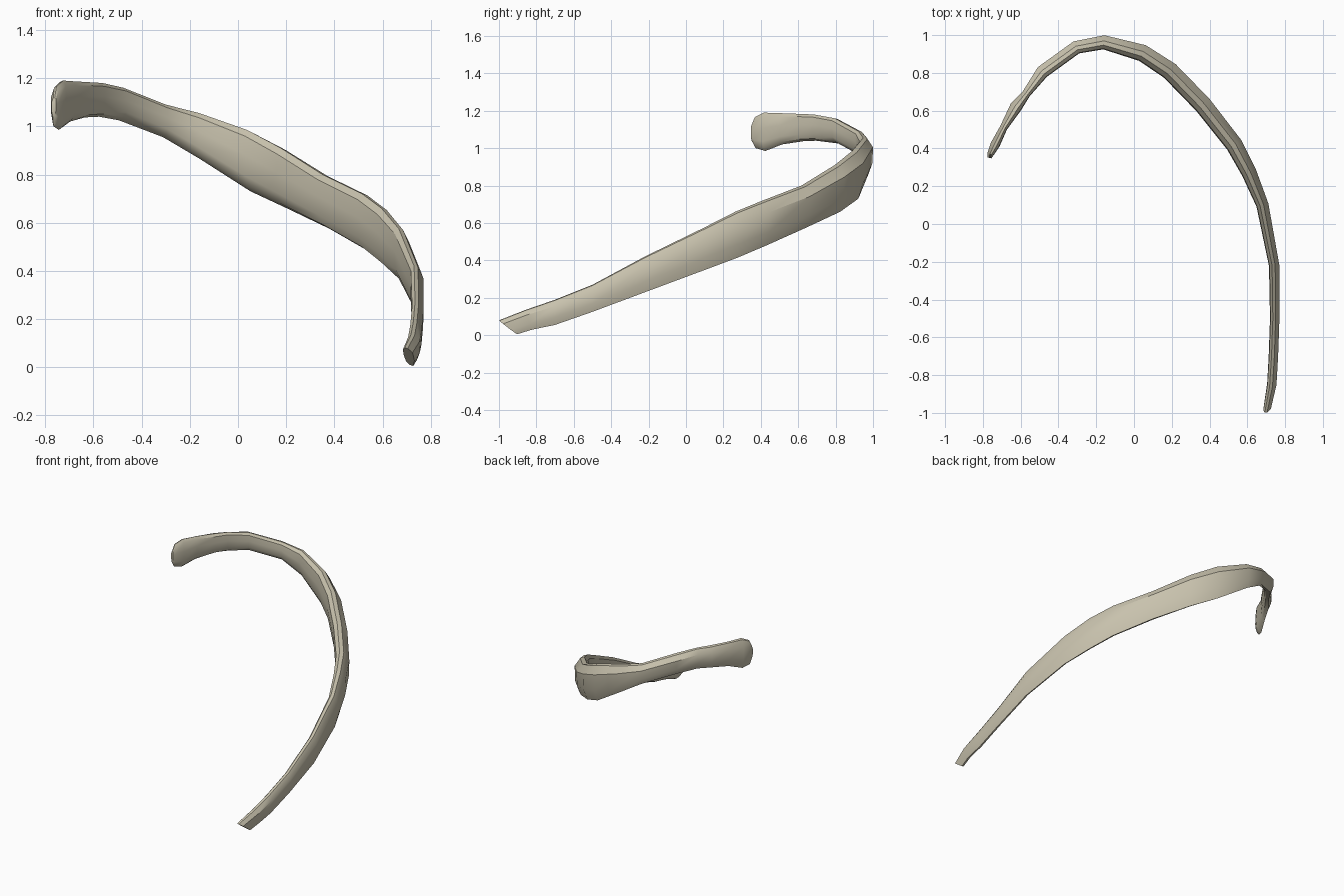
import bpy
import bmesh
from math import radians
from mathutils import Vector

default_cube = bpy.data.objects.get("Cube")
if default_cube:
    bpy.data.objects.remove(default_cube, do_unlink=True)


def make_material(name, colour):
    material = bpy.data.materials.new(name)
    material.use_nodes = True
    material.diffuse_color = colour
    material.node_tree.nodes["Principled BSDF"].inputs["Base Color"].default_value = colour
    return material


# Stations along the rib: centre x, centre y, top z, bottom z, thickness
STATIONS = [
    (-.765, .35, 1.12, 1.04, .02),
    (-.76, .37, 1.165, 1, .035),
    (-.735, .42, 1.19, .985, .05),
    (-.69, .51, 1.187, 1.02, .04),
    (-.625, .62, 1.183, 1.037, .065),
    (-.57, .69, 1.18, 1.04, .045),
    (-.485, .805, 1.16, 1.025, .07),
    (-.305, .935, 1.09, .955, .07),
    (-.16, .962, 1.055, .865, .075),
    (.045, .905, .985, .73, .09),
    (.19, .81, .91, .66, .095),
    (.365, .63, .8, .575, .095),
    (.53, .42, .72, .48, .09),
    (.61, .27, .66, .415, .08),
    (.68, .1, .575, .35, .065),
    (.742, -.22, .42, .23, .055),
    (.745, -.5, .27, .125, .05),
    (.738, -.7, .19, .055, .05),
    (.728, -.86, .135, .03, .05),
    (.7, -1, .08, .005, .04),
]
# How far the lower edge trails behind the upper edge at the cut front end
TRAILING = {len(STATIONS) - 2: .04, len(STATIONS) - 1: .1}

# Cross-section: sideways position (outward positive), height fraction
SECTION = [
    (-.4, 1), (.2, .97), (1, .74), (.95, .3), (.4, 0),
    (-.4, .08), (-.85, .25), (-1, .6), (-.9, .9),
]


def sweep_band(name, stations, section, trailing, material):
    """Skin upright cross-sections that turn to follow the curve."""
    bm = bmesh.new()
    rings = []
    last = len(stations) - 1
    for i, (x, y, top, bottom, thickness) in enumerate(stations):
        before, after = stations[max(i - 1, 0)], stations[min(i + 1, last)]
        along = Vector((after[0] - before[0], after[1] - before[1], 0)).normalized()
        outward = Vector((-along.y, along.x, 0))
        ring = []
        for side, height in section:
            point = Vector((x, y, bottom + (top - bottom) * height))
            point += outward * side * thickness / 2
            point -= along * trailing.get(i, 0) * (1 - height)
            ring.append(bm.verts.new(point))
        rings.append(ring)

    # Side walls, then the two end caps
    count = len(section)
    for first, second in zip(rings, rings[1:]):
        for j in range(count):
            k = (j + 1) % count
            bm.faces.new((first[j], first[k], second[k], second[j]))
    bm.faces.new(rings[0])
    bm.faces.new(rings[-1])
    bmesh.ops.recalc_face_normals(bm, faces=bm.faces)

    mesh = bpy.data.meshes.new(name)
    bm.to_mesh(mesh)
    bm.free()
    mesh.materials.append(material)
    obj = bpy.data.objects.new(name, mesh)
    bpy.context.collection.objects.link(obj)
    return obj


# Curved rib bone
bone = make_material("bone", (.58, .54, .42, 1))
rib = sweep_band("rib_bone", STATIONS, SECTION, TRAILING, bone)

# Soft surface with crisp ridges
bpy.ops.object.select_all(action="DESELECT")
rib.select_set(True)
bpy.context.view_layer.objects.active = rib
bpy.ops.object.shade_smooth_by_angle(angle=radians(35))
